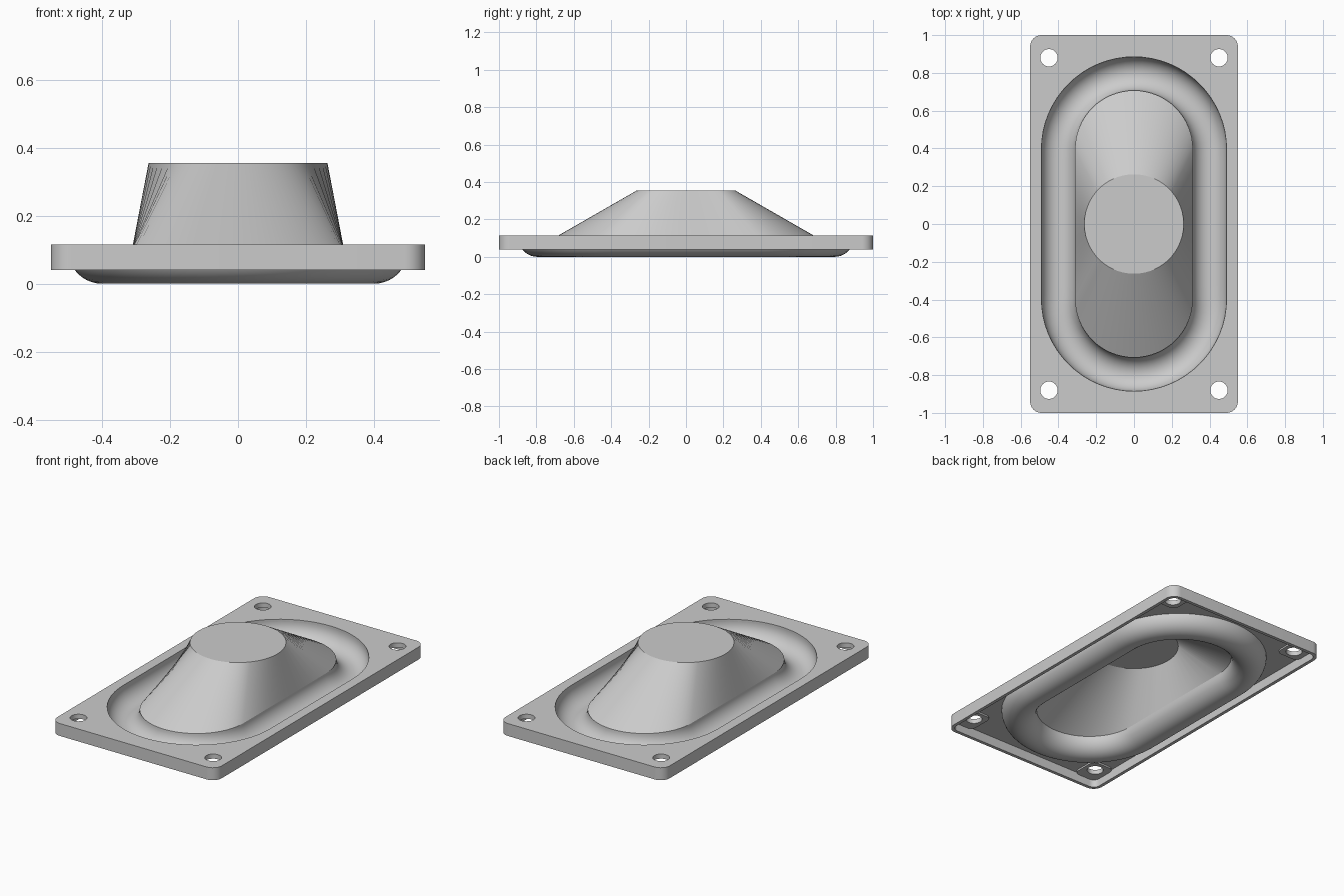
import bpy
import bmesh
from math import pi, sin, cos, dist

SPAN = 0.395            # half length of the straight sides of the oval
TOP = 0.115             # upper face of the frame
SHEET = 0.018           # thickness of the frame's top sheet
BASE = 0.1              # height where cone and surround meet

cube = bpy.data.objects.get("Cube")
if cube:
    bpy.data.objects.remove(cube, do_unlink=True)

grey = bpy.data.materials.new("grey plastic")
grey.use_nodes = True
grey.diffuse_color = (0.6, 0.6, 0.6, 1)
grey.node_tree.nodes["Principled BSDF"].inputs["Base Color"].default_value = (0.6, 0.6, 0.6, 1)


def arc(cx, cy, r, start, sweep, n):
    return [(cx + r * cos(start + sweep * i / n), cy + r * sin(start + sweep * i / n))
            for i in range(n + 1)]


def circle(cx, cy, r, n=32):
    return arc(cx, cy, r, 0, 2 * pi, n)[:-1]


def rounded_rect(hx, hy, r, cx=0, cy=0):
    pts = []
    for k, (sx, sy) in enumerate([(1, 1), (-1, 1), (-1, -1), (1, -1)]):
        pts += arc(cx + sx * (hx - r), cy + sy * (hy - r), r, k * pi / 2, pi / 2, 8)
    return pts


def stadium(r, arc_n=32, side_n=12):
    """Oval with round ends, starting at the lower end of the right side."""
    half = [(r, -SPAN + 2 * SPAN * i / side_n) for i in range(side_n)]
    half += arc(0, SPAN, r, 0, pi, arc_n)[:-1]
    return half + [(-x, -y) for x, y in half]


def finish(obj):
    obj.data.materials.clear()
    obj.data.materials.append(grey)
    bpy.ops.object.select_all(action='DESELECT')
    obj.select_set(True)
    bpy.context.view_layer.objects.active = obj
    bpy.ops.object.shade_smooth_by_angle(angle=0.35)
    return obj


def slab(name, outlines, z0, z1):
    """Flat plate; outlines inside the first one become openings."""
    curve = bpy.data.curves.new(name, 'CURVE')
    curve.dimensions = '2D'
    curve.fill_mode = 'BOTH'
    curve.extrude = (z1 - z0) / 2
    for pts in outlines:
        spline = curve.splines.new('POLY')
        spline.points.add(len(pts) - 1)
        for p, (x, y) in zip(spline.points, pts):
            p.co = (x, y, 0, 1)
        spline.use_cyclic_u = True
    obj = bpy.data.objects.new(name, curve)
    bpy.context.collection.objects.link(obj)
    obj.location.z = (z0 + z1) / 2
    bpy.ops.object.select_all(action='DESELECT')
    obj.select_set(True)
    bpy.context.view_layer.objects.active = obj
    bpy.ops.object.convert(target='MESH')
    obj = bpy.context.view_layer.objects.active
    bm = bmesh.new()
    bm.from_mesh(obj.data)
    bmesh.ops.remove_doubles(bm, verts=bm.verts, dist=1e-5)
    bmesh.ops.recalc_face_normals(bm, faces=bm.faces)
    bm.to_mesh(obj.data)
    bm.free()
    return finish(obj)


def loft(name, rings, closed):
    """Skin a list of (outline, height); join the ends or cap them."""
    bm = bmesh.new()
    loops = [[bm.verts.new((x, y, z)) for x, y in pts] for pts, z in rings]
    pairs = list(zip(loops, loops[1:]))
    if closed:
        pairs.append((loops[-1], loops[0]))
    for a, b in pairs:
        for i in range(len(a)):
            j = (i + 1) % len(a)
            bm.faces.new((a[i], a[j], b[j], b[i]))
    if not closed:
        bm.faces.new(loops[0])
        bm.faces.new(loops[-1])
    bmesh.ops.recalc_face_normals(bm, faces=bm.faces)
    mesh = bpy.data.meshes.new(name)
    bm.to_mesh(mesh)
    bm.free()
    obj = bpy.data.objects.new(name, mesh)
    bpy.context.collection.objects.link(obj)
    return finish(obj)


# Frame: top sheet with oval opening and screw holes, plus a thin hanging rim
corners = [(sx * 0.45, sy * 0.88) for sx in (-1, 1) for sy in (-1, 1)]
outline = rounded_rect(0.55, 1.0, 0.06)
holes = [circle(x, y, 0.046) for x, y in corners]
slab("frame_sheet", [outline, stadium(0.49)] + holes, TOP - SHEET, TOP)
slab("frame_rim", [outline, rounded_rect(0.53, 0.98, 0.04)], 0.04, TOP - SHEET)

# Small raised pads under the screw holes
for x, y in corners:
    side = ("left" if x > 0 else "right") + ("_back" if y > 0 else "_front")
    pad = rounded_rect(0.075, 0.085, 0.035, x + (0.005 if x > 0 else -0.005),
                       y + (0.015 if y > 0 else -0.015))
    slab("screw_pad_" + side, [pad, circle(x, y, 0.046)], TOP - SHEET - 0.01, TOP - SHEET)

# Surround: half-round channel following the oval
under = [(r, z) for r, z in arc(0.4, BASE, 0.1, pi, pi, 20)]
upper = [(r, z) for r, z in arc(0.4, BASE, 0.09, 2 * pi, -pi, 20)]
loft("surround", [(stadium(r), z) for r, z in under + [(0.5, TOP - 0.002), (0.49, TOP - 0.002)] + upper], True)


# Cone: hollow skin from the oval up to a closed round top
def round_top(r):
    """Circle whose points are spaced like those along the oval."""
    oval = stadium(0.31)
    steps = [dist(a, b) for a, b in zip(oval, oval[1:] + oval[:1])]
    turn = 2 * pi / sum(steps)
    angle, pts = -SPAN * turn, []
    for step in steps:
        pts.append((r * cos(angle), r * sin(angle)))
        angle += step * turn
    return pts


loft("cone", [(round_top(0.252), 0.343), (stadium(0.3), BASE),
              (stadium(0.312), BASE), (round_top(0.263), 0.355)], False)
